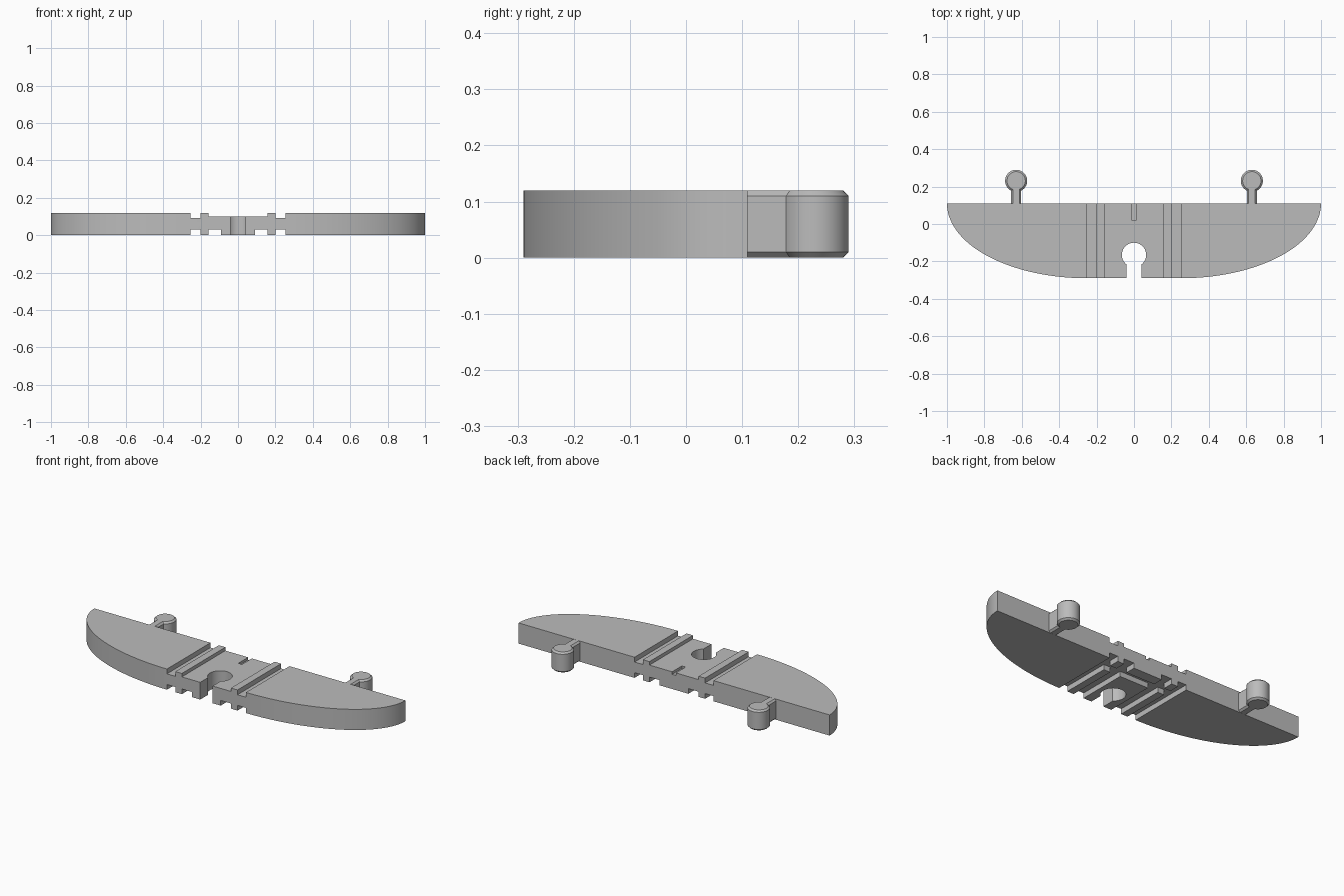
import bpy, bmesh, math

if "Cube" in bpy.data.objects:
    bpy.data.objects.remove(bpy.data.objects["Cube"])

HEIGHT = 0.12
BACK, FRONT = 0.11, -0.29

grey = bpy.data.materials.new("plain grey")
grey.use_nodes = True
colour = (0.5, 0.5, 0.5, 1)
grey.diffuse_color = colour
grey.node_tree.nodes["Principled BSDF"].inputs["Base Color"].default_value = colour


def stack(name, loops):
    """Solid from matching outlines, each given as (points, z)."""
    bm = bmesh.new()
    rings = [[bm.verts.new((x, y, z)) for x, y in pts] for pts, z in loops]
    n = len(rings[0])
    for low, high in zip(rings, rings[1:]):
        for i in range(n):
            j = (i + 1) % n
            bm.faces.new((low[i], low[j], high[j], high[i]))
    bm.faces.new(rings[0][::-1])
    bm.faces.new(rings[-1])
    bmesh.ops.recalc_face_normals(bm, faces=bm.faces)
    mesh = bpy.data.meshes.new(name)
    bm.to_mesh(mesh)
    bm.free()
    mesh.materials.append(grey)
    obj = bpy.data.objects.new(name, mesh)
    bpy.context.collection.objects.link(obj)
    return obj


def box(name, x0, x1, y0, y1, z0, z1):
    pts = [(x0, y0), (x1, y0), (x1, y1), (x0, y1)]
    return stack(name, [(pts, z0), (pts, z1)])


def keyhole(cx, cy, radius, half, neck_end):
    """Round head with a straight neck running down to neck_end."""
    a = math.asin(half / radius)
    start, sweep = -math.pi / 2 + a, 2 * (math.pi - a)
    pts = [(cx + radius * math.cos(start + sweep * i / 40),
            cy + radius * math.sin(start + sweep * i / 40)) for i in range(41)]
    return pts + [(cx - half, neck_end), (cx + half, neck_end)]


def smooth(obj):
    bpy.ops.object.select_all(action="DESELECT")
    obj.select_set(True)
    bpy.context.view_layer.objects.active = obj
    bpy.ops.object.shade_smooth_by_angle(angle=math.radians(30))


# Plate with a straight back and quarter-ellipse ends
right_side = []
for i in range(41):
    t = math.pi / 2 * i / 40
    right_side.append((0.25 + 0.75 * math.sin(t), BACK - (BACK - FRONT) * math.cos(t)))
outline = right_side + [(-x, y) for x, y in reversed(right_side)]
plate = stack("plate", [(outline, 0), (outline, HEIGHT)])

# Lowered centre, back slot and round front socket
front, back = FRONT - 0.1, BACK + 0.1
socket = keyhole(0, -0.165, 0.065, 0.04, front)
cutters = [
    box("centre_cutter", -0.158, 0.158, front, back, 0.1, 0.2),
    box("slot_cutter", -0.012, 0.012, 0.02, back, 0.085, 0.2),
    stack("socket_cutter", [(socket, -0.1), (socket, 0.2)]),
    box("cross_cutter", -0.2, 0.2, 0, 0.05, -0.1, 0.03),
]
# Long grooves above and below on both sides
for s in (-1, 1):
    for x0, x1, z0, z1 in ((0.2, 0.254, 0.092, 0.2),
                           (0.2, 0.254, -0.1, 0.03),
                           (0.092, 0.158, -0.1, 0.03)):
        a, b = sorted((s * x0, s * x1))
        cutters.append(box("groove_cutter", a, b, front, back, z0, z1))

bpy.context.view_layer.objects.active = plate
for cutter in cutters:
    cutter.hide_render = True
    mod = plate.modifiers.new("cut", "BOOLEAN")
    mod.operation, mod.solver, mod.object = "DIFFERENCE", "EXACT", cutter
    bpy.ops.object.modifier_apply(modifier=mod.name)
    bpy.data.objects.remove(cutter)
smooth(plate)

# Chamfered round connectors on the back
for side, x in (("right", -0.63), ("left", 0.63)):
    loops = []
    for inset, z in ((0.01, 0), (0, 0.01), (0, HEIGHT - 0.01), (0.01, HEIGHT)):
        pts = keyhole(x, 0.231, 0.059 - inset, 0.027 - inset, BACK - 0.005)
        loops.append((pts, z + (0.0005 if z == 0 else -0.0005 if z == HEIGHT else 0)))
    smooth(stack(side + "_connector", loops))
